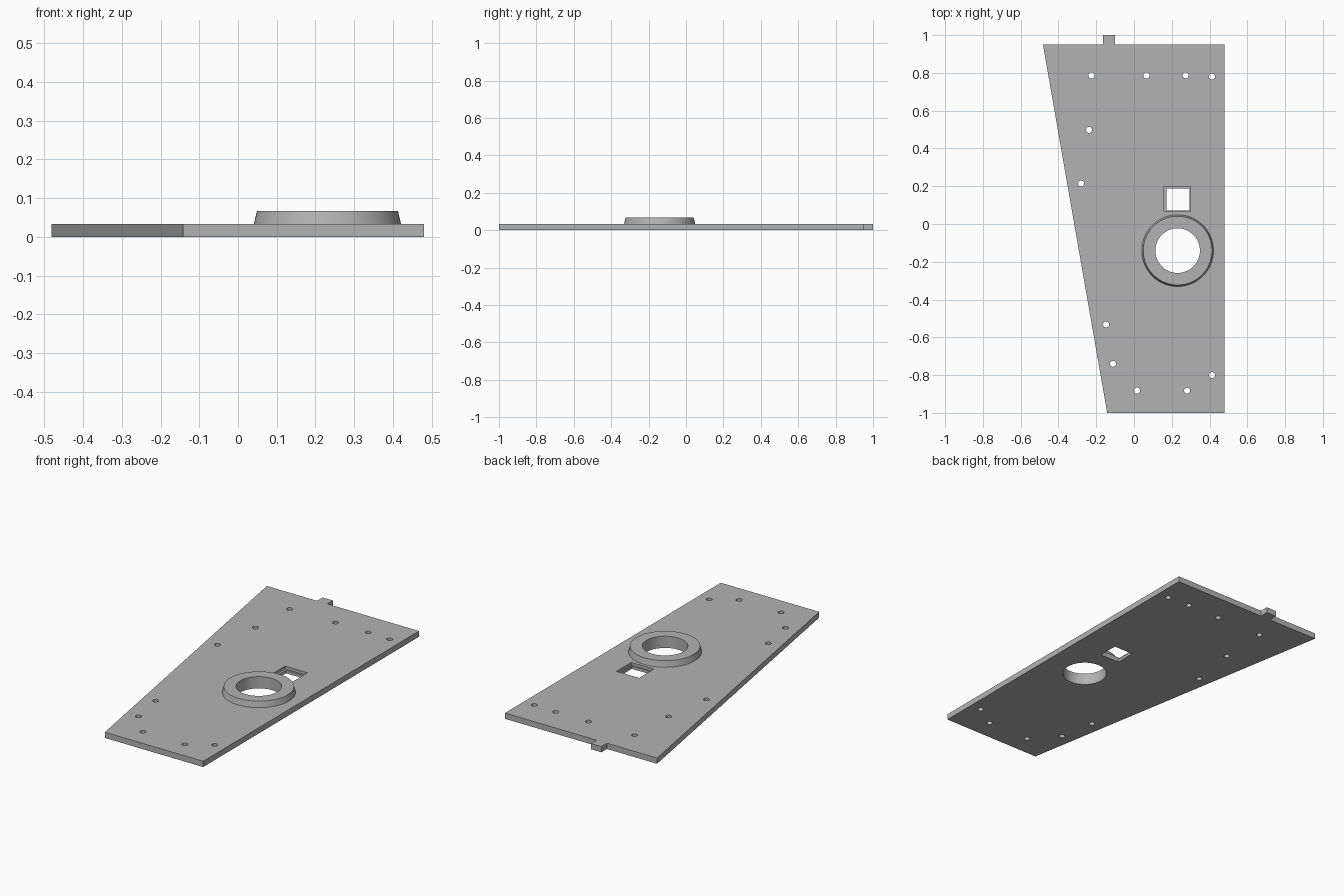
import bpy
import bmesh
import math
from mathutils import Matrix, Vector

if "Cube" in bpy.data.objects:
    bpy.data.objects.remove(bpy.data.objects["Cube"], do_unlink=True)

THICK = 0.033            # plate thickness
TOP = 0.067              # top of the raised collar
CENTRE = Vector((0.231, -0.141, 0))
BORE = 0.118

grey = bpy.data.materials.new("plain grey")
grey.use_nodes = True
colour = (0.45, 0.45, 0.45, 1)
grey.diffuse_color = colour
grey.node_tree.nodes["Principled BSDF"].inputs["Base Color"].default_value = colour


def finish(name, bm):
    bmesh.ops.recalc_face_normals(bm, faces=bm.faces)
    mesh = bpy.data.meshes.new(name)
    bm.to_mesh(mesh)
    bm.free()
    mesh.materials.append(grey)
    obj = bpy.data.objects.new(name, mesh)
    bpy.context.collection.objects.link(obj)
    return obj


def smooth(obj):
    bpy.ops.object.select_all(action="DESELECT")
    obj.select_set(True)
    bpy.context.view_layer.objects.active = obj
    bpy.ops.object.shade_smooth_by_angle(angle=math.radians(30))


def add_drill(bm, x, y, radius, sides):
    bmesh.ops.create_cone(bm, cap_ends=True, segments=sides, radius1=radius,
                          radius2=radius, depth=0.2, matrix=Matrix.Translation((x, y, 0)))


def add_box(bm, x0, x1, y0, y1, z0, z1):
    place = Matrix.Translation(((x0 + x1) / 2, (y0 + y1) / 2, (z0 + z1) / 2))
    size = Matrix.Diagonal((x1 - x0, y1 - y0, z1 - z0, 1))
    bmesh.ops.create_cube(bm, size=1, matrix=place @ size)


def cut(target, bm):
    cutter = finish("cutter", bm)
    cutter.hide_render = True
    mod = target.modifiers.new("cut", "BOOLEAN")
    mod.operation = "DIFFERENCE"
    mod.solver = "EXACT"
    mod.object = cutter
    bpy.ops.object.select_all(action="DESELECT")
    target.select_set(True)
    bpy.context.view_layer.objects.active = target
    bpy.ops.object.modifier_apply(modifier=mod.name)
    bpy.data.objects.remove(cutter, do_unlink=True)


# Tapered plate with the locating tab on its back edge
outline = [(-0.142, -1), (0.48, -1), (0.48, 0.95), (-0.1, 0.95), (-0.1, 1),
           (-0.165, 1), (-0.165, 0.95), (-0.482, 0.95)]
bm = bmesh.new()
base = bm.faces.new([bm.verts.new((x, y, 0)) for x, y in outline])
grown = bmesh.ops.extrude_face_region(bm, geom=[base])["geom"]
bmesh.ops.translate(bm, vec=(0, 0, THICK),
                    verts=[v for v in grown if isinstance(v, bmesh.types.BMVert)])
plate = finish("plate", bm)

# Screw holes, main bore and square window
holes = [(-0.225, 0.787), (0.066, 0.787), (0.273, 0.787), (0.413, 0.78),
         (-0.238, 0.498), (-0.28, 0.214), (-0.148, -0.532), (-0.111, -0.74),
         (0.016, -0.882), (0.281, -0.882), (0.413, -0.8)]
bm = bmesh.new()
for x, y in holes:
    add_drill(bm, x, y, 0.016, 24)
add_drill(bm, CENTRE.x, CENTRE.y, BORE, 64)
add_box(bm, 0.172, 0.293, 0.071, 0.188, -0.1, 0.1)
cut(plate, bm)

# Shallow recess around the window
bm = bmesh.new()
add_box(bm, 0.158, 0.3, 0.066, 0.199, THICK / 2, 0.1)
cut(plate, bm)
smooth(plate)

# Raised collar with sloped outer wall
bm = bmesh.new()
profile = [(0.19, THICK), (0.182, TOP), (BORE, TOP), (BORE, THICK)]
points = [bm.verts.new((CENTRE.x + r, CENTRE.y, z)) for r, z in profile]
edges = [bm.edges.new(pair) for pair in zip(points, points[1:])]
bmesh.ops.spin(bm, geom=points + edges, cent=CENTRE, axis=(0, 0, 1),
               angle=math.tau, steps=64, use_merge=True)
bmesh.ops.remove_doubles(bm, verts=bm.verts, dist=0.0001)
smooth(finish("collar", bm))
